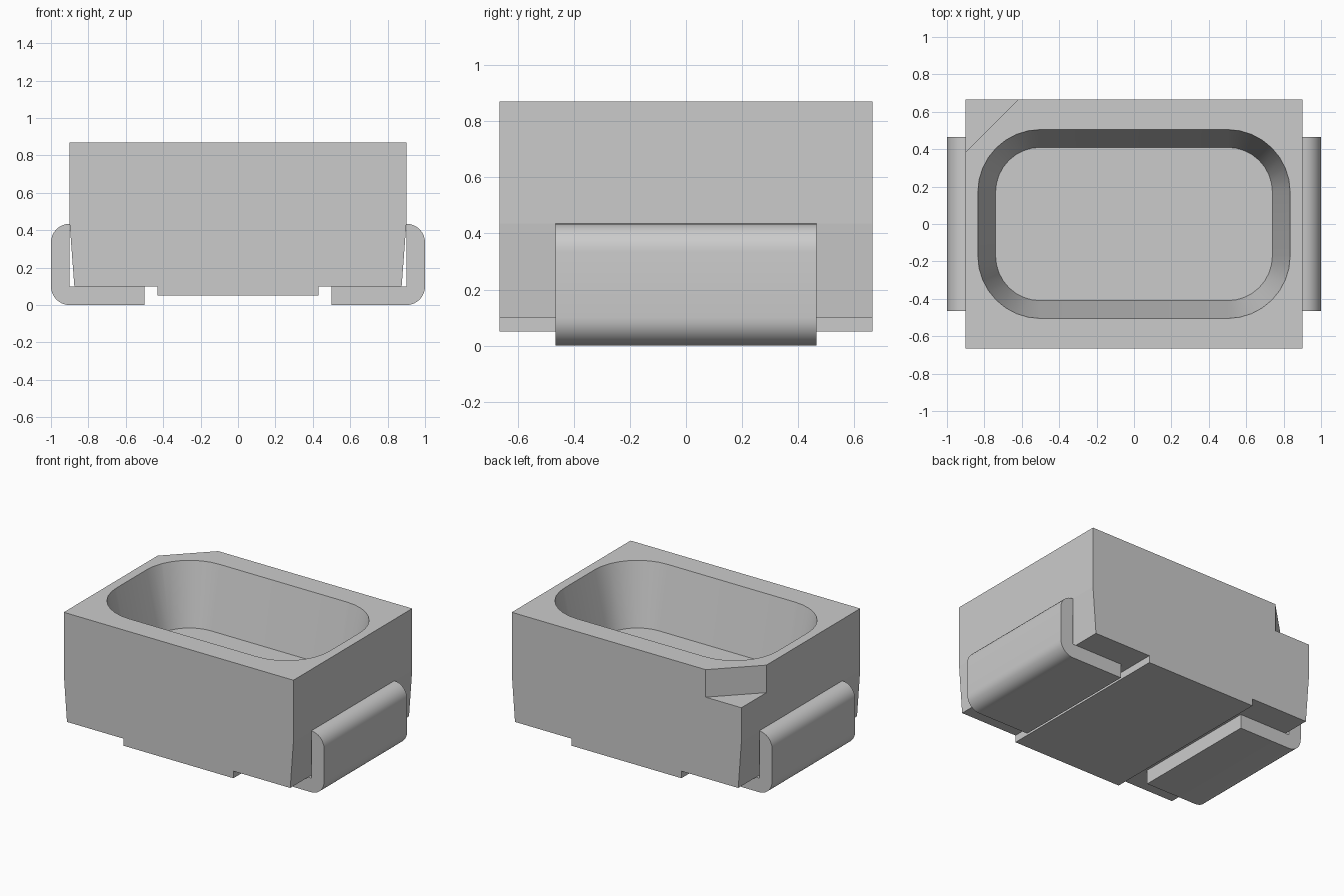
import bpy, bmesh, math

cube = bpy.data.objects.get("Cube")
if cube:
    bpy.data.objects.remove(cube, do_unlink=True)

# One flat grey for every part
grey = bpy.data.materials.new("light grey")
grey.use_nodes = True
grey.diffuse_color = (0.6, 0.6, 0.6, 1)
grey.node_tree.nodes["Principled BSDF"].inputs["Base Color"].default_value = (0.6, 0.6, 0.6, 1)


def loft(name, lower, upper):
    """Closed solid between two matching rings of 3D points."""
    bm = bmesh.new()
    a = [bm.verts.new(p) for p in lower]
    b = [bm.verts.new(p) for p in upper]
    n = len(a)
    bm.faces.new(a)
    bm.faces.new(b)
    for i in range(n):
        j = (i + 1) % n
        bm.faces.new((a[i], a[j], b[j], b[i]))
    bmesh.ops.recalc_face_normals(bm, faces=bm.faces)
    mesh = bpy.data.meshes.new(name)
    bm.to_mesh(mesh)
    bm.free()
    mesh.materials.append(grey)
    obj = bpy.data.objects.new(name, mesh)
    bpy.context.collection.objects.link(obj)
    return obj


def extrude_y(name, profile, half):
    """Extrude an (x, z) profile along y, centred."""
    return loft(name, [(x, -half, z) for x, z in profile], [(x, half, z) for x, z in profile])


def arc(cx, cy, r, start, end, steps=8):
    return [(cx + r * math.cos(math.radians(start + (end - start) * i / steps)),
             cy + r * math.sin(math.radians(start + (end - start) * i / steps)))
            for i in range(steps + 1)]


def rounded_ring(hx, hy, r, z):
    """Rounded rectangle at height z."""
    pts = []
    for k, (sx, sy) in enumerate([(1, 1), (-1, 1), (-1, -1), (1, -1)]):
        pts += arc(sx * (hx - r), sy * (hy - r), r, 90 * k, 90 * k + 90)
    return [(x, y, z) for x, y in pts]


def activate(obj):
    bpy.ops.object.select_all(action='DESELECT')
    obj.select_set(True)
    bpy.context.view_layer.objects.active = obj


def cut(target, cutter):
    cutter.hide_render = True
    mod = target.modifiers.new("cut", 'BOOLEAN')
    mod.operation = 'DIFFERENCE'
    mod.solver = 'EXACT'
    mod.object = cutter
    activate(target)
    bpy.ops.object.modifier_apply(modifier=mod.name)
    bpy.data.objects.remove(cutter, do_unlink=True)


TOP, MID = 0.87, 0.435

# Housing: tapered lower sides and a raised pad underneath
half_profile = [(0.43, 0.05), (0.43, 0.10), (0.875, 0.10), (0.90, MID), (0.90, TOP)]
profile = half_profile + [(-x, z) for x, z in reversed(half_profile)]
housing = extrude_y("housing", profile, 0.665)

# Corner notch in the upper back right edge
tri = [(-0.90 - 0.1, 0.385 - 0.1), (-0.62 + 0.1, 0.665 + 0.1), (-1.0, 0.765)]
cut(housing, loft("notch_cutter", [(x, y, 0.675) for x, y in tri], [(x, y, 1.0) for x, y in tri]))

# Sloping pocket, continued above the top so the rim is cut cleanly
lift = 0.1
grow = 0.095 * lift / (TOP - MID)
cut(housing, loft("pocket_cutter",
                  rounded_ring(0.74, 0.41, 0.24, MID),
                  rounded_ring(0.835 + grow, 0.505 + grow, 0.335 + grow, TOP + lift)))

# Smooth only the pocket wall
for f in housing.data.polygons:
    c = f.center
    f.use_smooth = (abs(c.x) < 0.85 and abs(c.y) < 0.52 and MID < c.z < TOP
                    and 0.1 < f.normal.z < 0.5)

# Folded leads: foot, outer bend, upright, top bend
lead = ([(0.50, 0.0)] + arc(0.90, 0.10, 0.10, -90, 0)
        + arc(0.90, MID - 0.10, 0.10, 0, 90)
        + [(0.90, 0.10), (0.50, 0.10)])
for name, s in (("left_lead", 1), ("right_lead", -1)):
    obj = extrude_y(name, [(s * x, z) for x, z in lead], 0.465)
    activate(obj)
    bpy.ops.object.shade_smooth_by_angle(angle=math.radians(30))
